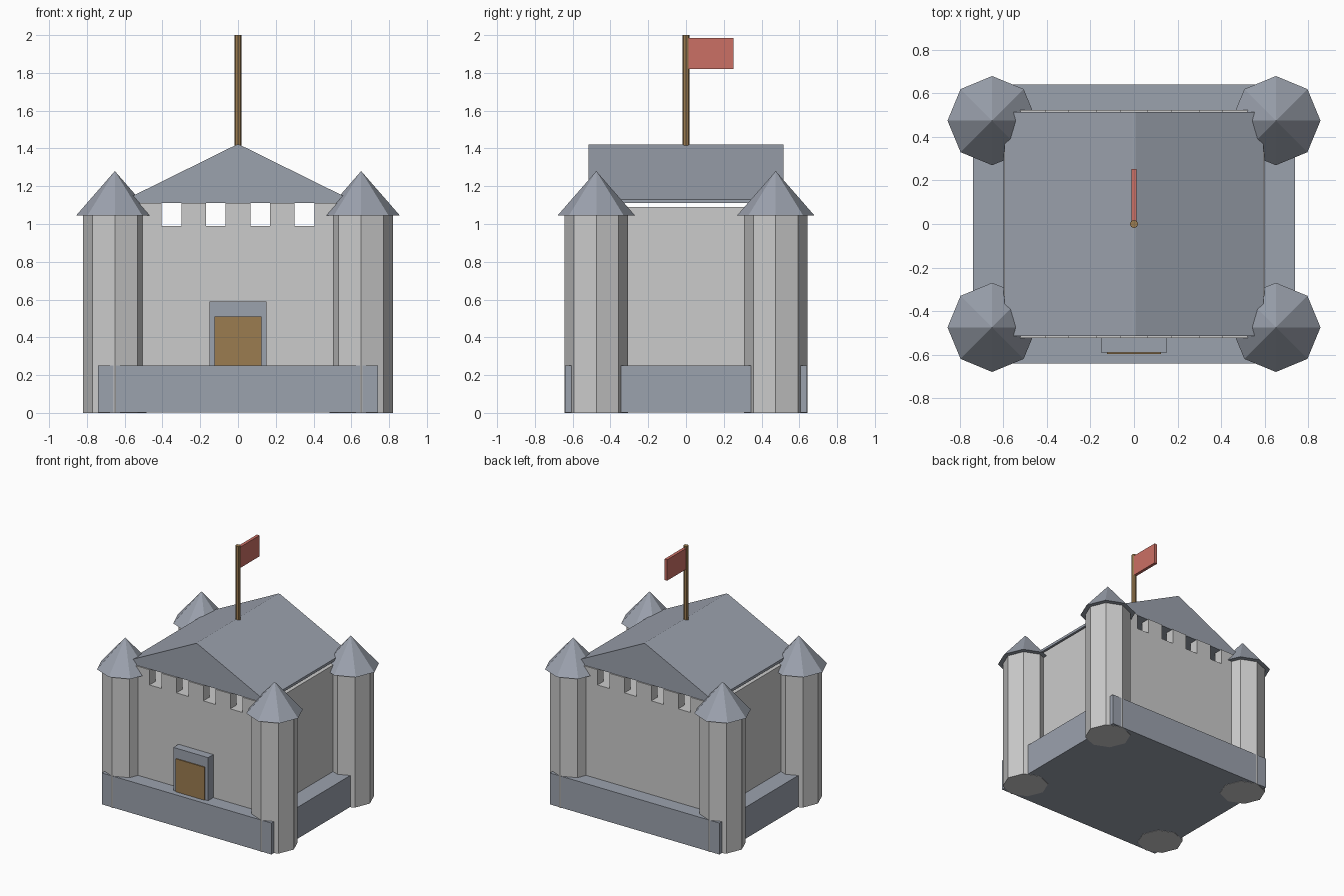
import bpy, math

if "Cube" in bpy.data.objects:
    bpy.data.objects.remove(bpy.data.objects["Cube"])


def material(name, rgb):
    m = bpy.data.materials.new(name)
    m.diffuse_color = (*rgb, 1)
    m.use_nodes = True
    m.node_tree.nodes["Principled BSDF"].inputs["Base Color"].default_value = m.diffuse_color
    return m


WOOD = material("wood", (0.33, 0.2, 0.08))
RED = material("red_cloth", (0.6, 0.16, 0.13))
STONE = material("light_stone", (0.55, 0.55, 0.57))
SLATE = material("slate", (0.33, 0.36, 0.42))


def mesh_object(name, verts, faces, mat):
    me = bpy.data.meshes.new(name)
    me.from_pydata(verts, [], faces)
    ob = bpy.data.objects.new(name, me)
    bpy.context.collection.objects.link(ob)
    me.materials.append(mat)
    return ob


def prism(name, profile, y0, y1, mat):
    """Extrude an xz profile along y."""
    n = len(profile)
    verts = [(x, y, z) for y in (y0, y1) for x, z in profile]
    faces = [tuple(range(n)), tuple(range(2 * n - 1, n - 1, -1))]
    faces += [(i, i + n, (i + 1) % n + n, (i + 1) % n) for i in range(n)]
    return mesh_object(name, verts, faces, mat)


def box(name, x0, x1, y0, y1, z0, z1, mat):
    return prism(name, [(x0, z0), (x1, z0), (x1, z1), (x0, z1)], y0, y1, mat)


def cone(name, x, y, z0, z1, r0, r1, mat):
    bpy.ops.mesh.primitive_cone_add(vertices=8, radius1=r0, radius2=r1, depth=z1 - z0,
                                    location=(x, y, (z0 + z1) / 2))
    ob = bpy.context.object
    ob.name = name
    ob.data.materials.append(mat)
    return ob


# Plinth and keep
box("plinth", -0.74, 0.74, -0.64, 0.64, 0.002, 0.25, SLATE)
box("keep_walls", -0.6, 0.6, -0.525, 0.525, 0.25, 0.99, STONE)

# Battlements front and back, solid parapets on the sides
for s in (-1, 1):
    for i in range(-2, 3):
        c = i * 0.235
        box("merlon", c - 0.065, c + 0.065, *sorted((s * 0.45, s * 0.525)), 0.99, 1.11, STONE)
    box("side_parapet", *sorted((s * 0.55, s * 0.6)), -0.525, 0.525, 0.99, 1.09, STONE)

# Gabled roof with a narrow flat ridge
prism("roof", [(-0.595, 1.11), (0.595, 1.11), (0.595, 1.13), (0.008, 1.42),
               (-0.008, 1.42), (-0.595, 1.13)], -0.515, 0.515, SLATE)

# Octagonal corner towers with pointed caps
for x in (-0.652, 0.652):
    for y in (-0.475, 0.475):
        cone("tower", x, y, 0, 1.05, 0.168, 0.168, STONE)
        cone("tower_cap", x, y, 1.045, 1.28, 0.205, 0, SLATE)

# Gate
box("gate_frame", -0.152, 0.152, -0.59, -0.52, 0.25, 0.59, SLATE)
box("gate_door", -0.125, 0.125, -0.598, -0.53, 0.25, 0.51, WOOD)

# Flag
cone("flag_pole", 0, 0, 1.38, 2.0, 0.019, 0.019, WOOD)
box("flag", -0.012, 0.012, 0.01, 0.252, 1.82, 1.985, RED)
